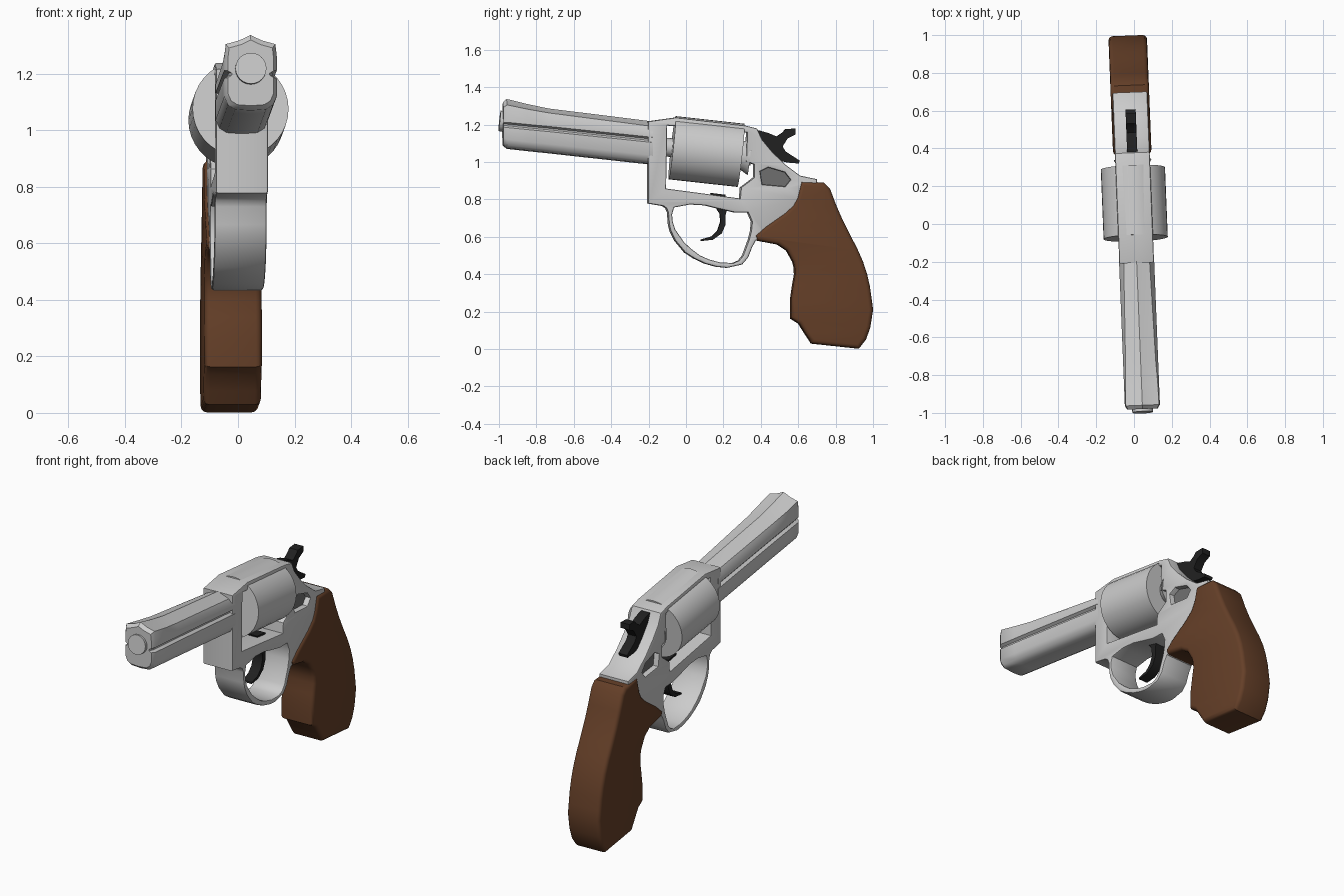
import bpy, bmesh, math
from mathutils import Matrix, Vector

if "Cube" in bpy.data.objects:
    bpy.data.objects.remove(bpy.data.objects["Cube"])

YAW = Matrix.Translation((0.006, 0, 0)) @ Matrix.Rotation(0.04, 4, 'Z')
PITCH = math.radians(6.3)
# maps a flat outline (u, v) to the side plane (y, z), thickness along x
SIDE = Matrix(((0, 0, 1, 0), (1, 0, 0, 0), (0, 1, 0, 0), (0, 0, 0, 1)))


def material(name, rgb):
    m = bpy.data.materials.new(name)
    m.diffuse_color = (*rgb, 1)
    m.use_nodes = True
    m.node_tree.nodes["Principled BSDF"].inputs["Base Color"].default_value = m.diffuse_color
    return m


def finish(name, mesh, matrix, mat=None, angle=35):
    mesh.transform(matrix)
    mesh.materials.clear()
    if mat:
        mesh.materials.append(mat)
    ob = bpy.data.objects.new(name, mesh)
    bpy.context.collection.objects.link(ob)
    bpy.ops.object.select_all(action='DESELECT')
    ob.select_set(True)
    bpy.context.view_layer.objects.active = ob
    bpy.ops.object.shade_smooth_by_angle(angle=math.radians(angle))
    return ob


def plate(name, outlines, half, bevel=0.0, mat=None, res=1):
    """Extruded side profile; outlines after the first are holes."""
    cu = bpy.data.curves.new(name + "_profile", 'CURVE')
    cu.dimensions = '2D'
    cu.fill_mode = 'BOTH'
    cu.extrude = half - bevel
    cu.bevel_depth = bevel
    cu.bevel_resolution = res
    cu.offset = -bevel
    for pts in outlines:
        sp = cu.splines.new('POLY')
        sp.points.add(len(pts) - 1)
        for p, (u, v) in zip(sp.points, pts):
            p.co = (u, v, 0, 1)
        sp.use_cyclic_u = True
    tmp = bpy.data.objects.new(name + "_tmp", cu)
    bpy.context.collection.objects.link(tmp)
    dg = bpy.context.evaluated_depsgraph_get()
    mesh = bpy.data.meshes.new_from_object(tmp.evaluated_get(dg))
    bpy.data.objects.remove(tmp)
    bm = bmesh.new()
    bm.from_mesh(mesh)
    bmesh.ops.remove_doubles(bm, verts=bm.verts, dist=1e-5)
    bmesh.ops.recalc_face_normals(bm, faces=bm.faces)
    bm.to_mesh(mesh)
    bm.free()
    return finish(name, mesh, YAW @ SIDE, mat)


def rod(name, y, z, radius, length, segments=32, r2=None):
    """Cylinder along the tilted bore direction."""
    bm = bmesh.new()
    bmesh.ops.create_cone(bm, cap_ends=True, segments=segments, radius1=radius,
                          radius2=radius if r2 is None else r2, depth=length)
    mesh = bpy.data.meshes.new(name)
    bm.to_mesh(mesh)
    bm.free()
    place = Matrix.Translation((0, y, z)) @ Matrix.Rotation(math.pi / 2 - PITCH, 4, 'X')
    return finish(name, mesh, YAW @ place)


def loft(name, rings):
    bm = bmesh.new()
    loops = [[bm.verts.new(p) for p in ring] for ring in rings]
    n = len(rings[0])
    for a, b in zip(loops, loops[1:]):
        for i in range(n):
            j = (i + 1) % n
            bm.faces.new((a[i], a[j], b[j], b[i]))
    bm.faces.new(loops[0])
    bm.faces.new(loops[-1])
    bmesh.ops.recalc_face_normals(bm, faces=bm.faces)
    mesh = bpy.data.meshes.new(name)
    bm.to_mesh(mesh)
    bm.free()
    return finish(name, mesh, YAW)


def barrel_ring(y, top, shoulder, sx, groove, bottom, scale=1.0):
    """Upper lobe with sight ridge, side groove, rounded lower lobe."""
    half = [(0, top), (0.04, top * 0.35 + shoulder * 0.65 + 0.002), (sx, shoulder),
            (0.093, shoulder * 0.6 + groove * 0.4), (0.093, groove + 0.014),
            (0.077, groove + 0.004), (0.077, groove - 0.004), (0.093, groove - 0.014),
            (0.093, bottom + 0.05), (0.08, bottom + 0.02), (0.055, bottom + 0.004), (0, bottom)]
    full = half + [(-x, z) for x, z in reversed(half[1:-1])]
    mid = (top + bottom) / 2
    return [Vector((x * scale, y, mid + (z - mid) * scale)) for x, z in full]


wood = material("brown_wood", (0.13, 0.05, 0.021))
black = material("black_steel", (0.015, 0.015, 0.015))
shade = material("dark_grey", (0.16, 0.16, 0.16))

# Frame with cylinder window, guard opening and side pocket
frame = [(-.206, 1.217), (-.056, 1.238), (.313, 1.195), (.377, 1.179), (.404, 1.12),
         (.457, 1.056), (.527, .987), (.607, .927), (.698, .908), (.698, .885), (.63, .86),
         (.62, .80), (.43, .60), (.37, .58), (.35, .543), (.329, .489), (.297, .452),
         (.217, .434), (.16, .44), (.099, .457), (.04, .485), (-.008, .516), (-.061, .58),
         (-.085, .63), (-.094, .666), (-.099, .73), (-.108, .752), (-.126, .765), (-.206, .778)]
window = [(-.104, 1.195), (-.11, .858), (.286, .805), (.291, .864), (.361, .917),
          (.361, .987), (.318, 1.003), (.324, 1.158)]
guard = [(-.067, .757), (.019, .773), (.1, .768), (.168, .751), (.259, .73), (.329, .73),
         (.35, .682), (.345, .63), (.334, .586), (.302, .5), (.28, .473), (.25, .46),
         (.179, .463), (.12, .479), (.072, .5), (.025, .535), (-.013, .57), (-.061, .639),
         (-.074, .68), (-.078, .719)]
pocket = [(.393, .949), (.436, .971), (.525, .945), (.556, .905), (.527, .869), (.404, .88)]
plate("frame", [frame, window, guard, pocket], 0.092, 0.008)
plate("pocket_floor", [[(.385, .955), (.436, .98), (.53, .955), (.566, .905), (.53, .86),
                        (.395, .87)]], 0.06, mat=shade)

# Barrel, flared up into the front sight, and muzzle
loft("barrel", [
    barrel_ring(-.98, 1.337, 1.305, .088, 1.198, 1.07, 0.87),
    barrel_ring(-.96, 1.337, 1.305, .088, 1.198, 1.07),
    barrel_ring(-.85, 1.31, 1.282, .086, 1.187, 1.058),
    barrel_ring(-.735, 1.286, 1.262, .08, 1.176, 1.046),
    barrel_ring(-.18, 1.217, 1.19, .068, 1.118, .985)])
rod("muzzle", -.973, 1.217, .055, .05, 24)

# Cylinder, its axle and the rear hub
rod("cylinder", .11, 1.056, .170, .371, 36)
rod("cylinder_axle", .1, 1.057, .05, .5, 20)
rod("rear_hub", .315, 1.032, .10, .05, 24, .07)

# Wooden grip
grip = [(.612, .896), (.735, .89), (.767, .858), (.799, .773), (.835, .69), (.874, .612),
        (.912, .54), (.944, .468), (.966, .4), (.981, .334), (.99, .27), (.998, .211),
        (.983, .115), (.96, .051), (.922, .002), (.671, .029), (.639, .078), (.602, .136),
        (.559, .163), (.559, .265), (.57, .34), (.58, .398), (.579, .435), (.57, .468),
        (.537, .527), (.489, .559), (.377, .58), (.366, .607), (.42, .655), (.527, .73),
        (.57, .77), (.591, .81)]
plate("grip", [grip], 0.102, 0.022, wood, 2)

# Hammer and trigger
hammer = [(.37, 1.168), (.393, 1.168), (.44, 1.155), (.484, 1.136), (.516, 1.158), (.532, 1.176),
          (.586, 1.179), (.586, 1.147), (.543, 1.126), (.516, 1.083), (.532, 1.056),
          (.607, 1.008), (.602, .992), (.543, .997), (.473, 1.014), (.425, 1.05), (.38, 1.1)]
trigger = [(.13, .835), (.21, .825), (.222, .755), (.211, .718), (.211, .666), (.19, .618),
           (.142, .584), (.078, .577), (.08, .586), (.136, .602), (.168, .634),
           (.184, .682), (.179, .725), (.16, .755)]
plate("hammer", [hammer], 0.027, mat=black)
plate("trigger", [trigger], 0.03, mat=black)
